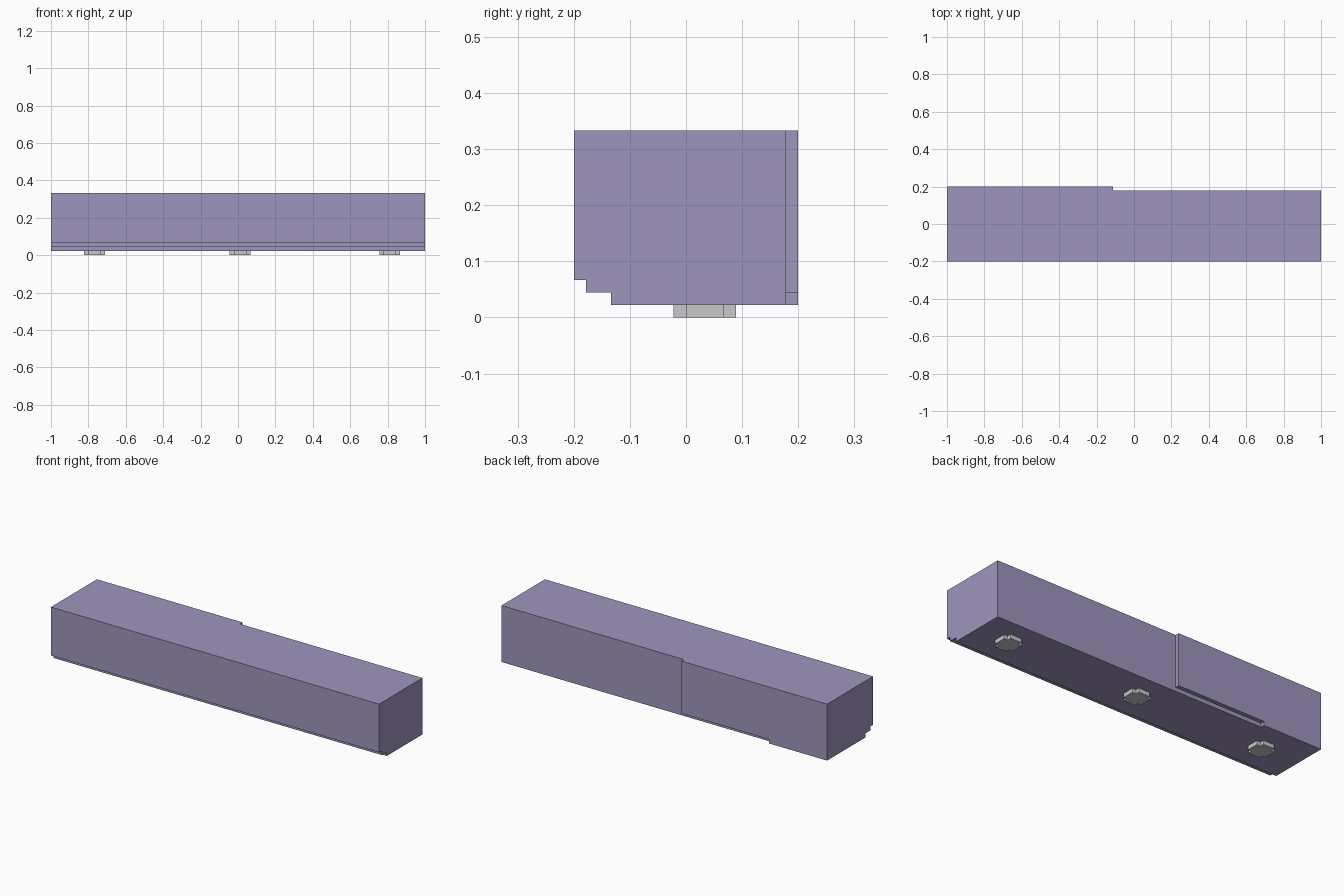
import bpy, bmesh

if "Cube" in bpy.data.objects:
    bpy.data.objects.remove(bpy.data.objects["Cube"], do_unlink=True)

U = 2 / 90  # modelling unit: the block is 90 x 18 x 15 units


def material(name, rgb):
    lin = [((c / 255 + 0.055) / 1.055) ** 2.4 for c in rgb] + [1]
    m = bpy.data.materials.new(name)
    m.use_nodes = True
    m.diffuse_color = lin
    m.node_tree.nodes["Principled BSDF"].inputs["Base Color"].default_value = lin
    return m


purple = material("dusty purple", (159, 149, 189))
grey = material("light grey", (201, 200, 200))


def extrude(name, points, vec, mat):
    """Extrude a closed outline, given in units, along a vector."""
    bm = bmesh.new()
    face = bm.faces.new([bm.verts.new([c * U for c in p]) for p in points])
    top = bmesh.ops.extrude_face_region(bm, geom=[face])["geom"]
    verts = [g for g in top if isinstance(g, bmesh.types.BMVert)]
    bmesh.ops.translate(bm, vec=[c * U for c in vec], verts=verts)
    bmesh.ops.recalc_face_normals(bm, faces=bm.faces)
    mesh = bpy.data.meshes.new(name)
    bm.to_mesh(mesh)
    bm.free()
    mesh.materials.append(mat)
    obj = bpy.data.objects.new(name, mesh)
    bpy.context.collection.objects.link(obj)
    return obj


# Main block: stepped lower front edge, same section along its length
section = [(-9, 15), (-9, 3), (-8, 3), (-8, 2), (-6, 2), (-6, 1), (8, 1), (8, 15)]
extrude("main_block", [(-45, y, z) for y, z in section], (90, 0, 0), purple)

# Raised back panel: covers the right part, with its underside cut away
panel = [(-45, 15), (-45, 1), (-29, 1), (-29, 2), (-5, 2), (-5, 15)]
extrude("back_panel", [(x, 8, z) for x, z in panel], (0, 1, 0), purple)

# Feet: five-unit squares with notched corners
cross = [(1, 0), (4, 0), (4, 1), (5, 1), (5, 4), (4, 4),
         (4, 5), (1, 5), (1, 4), (0, 4), (0, 1), (1, 1)]
for side, x0 in (("right", -37), ("middle", -2), ("left", 34)):
    extrude(side + "_foot", [(x0 + x, y - 1, 0) for x, y in cross], (0, 0, 1), grey)
